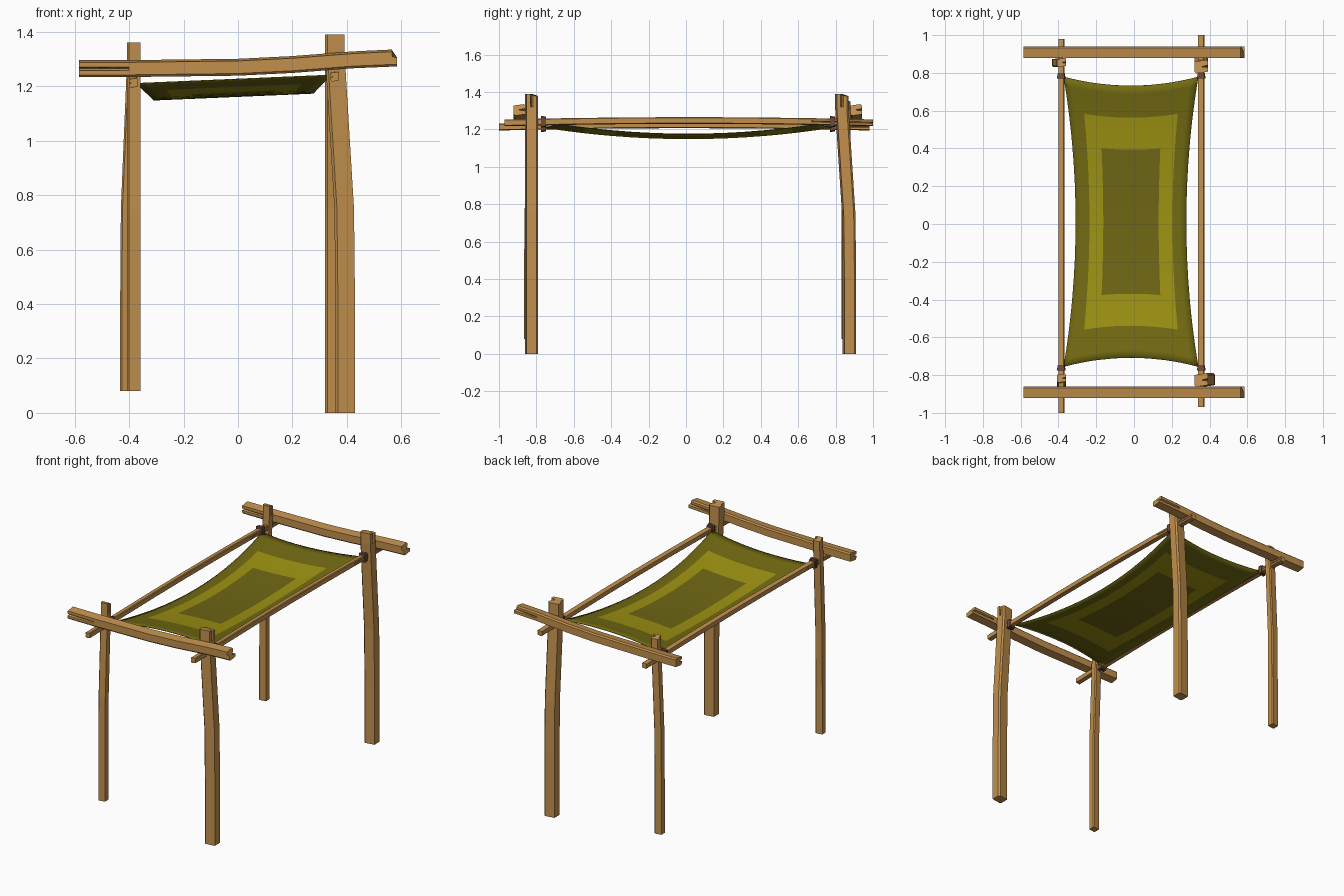
import bpy, bmesh
from mathutils import Vector

cube = bpy.data.objects.get("Cube")
if cube:
    bpy.data.objects.remove(cube)


def material(name, rgb):
    m = bpy.data.materials.new(name)
    m.use_nodes = True
    m.diffuse_color = (*rgb, 1)
    m.node_tree.nodes["Principled BSDF"].inputs["Base Color"].default_value = (*rgb, 1)
    return m


WOOD = material("warm wood", (0.54, 0.28, 0.075))
ROPE = material("dark rope", (0.16, 0.07, 0.045))
OLIVE = material("olive cloth", (0.17, 0.145, 0.006))
BRIGHT = material("bright olive cloth", (0.34, 0.29, 0.006))
DEEP = material("deep olive cloth", (0.16, 0.135, 0.007))


def finish(name, bm, *mats):
    bmesh.ops.recalc_face_normals(bm, faces=bm.faces)
    mesh = bpy.data.meshes.new(name)
    bm.to_mesh(mesh)
    bm.free()
    for m in mats:
        mesh.materials.append(m)
    ob = bpy.data.objects.new(name, mesh)
    bpy.context.collection.objects.link(ob)
    return ob


def section(w, h, open_a, open_b):
    """Chamfered rectangle with a drying crack on two opposite sides."""
    a, b, c = w / 2, h / 2, min(w, h) * 0.13
    s = h * 0.08
    half = [(a, -b + c), (a, -s), (a - open_a * w, 0), (a, s * 1.5), (a, b - c), (a - c, b)]
    other = [(-x, -y) for x, y in half]
    other[2] = (-a + open_b * w, 0)
    return half + other


def timber(name, axis, path, w, h, crack_start=0.0, crack_end=0.0, step=0.0, mat=WOOD):
    """Sweep the section along an axis; path holds (distance, side a, side b)."""
    bm = bmesh.new()
    rings = []
    last = len(path) - 1
    for i, (t, pa, pb) in enumerate(path):
        prof = section(w, h, crack_end * (i == last), crack_start * (i == 0))
        ring = []
        for a, b in prof:
            # the two halves of a split end have unequal lengths
            d = t - step if i == last and b > 0 else t
            co = [pa + a, pb + b]
            co.insert(axis, d)
            ring.append(bm.verts.new(co))
        rings.append(ring)
    n = len(rings[0])
    for r, q in zip(rings, rings[1:]):
        for k in range(n):
            bm.faces.new((r[k], r[(k + 1) % n], q[(k + 1) % n], q[k]))
    bm.faces.new(rings[0])
    bm.faces.new(rings[-1])
    return finish(name, bm, mat)


# Posts: upright above, bowing outwards towards the foot
def post(name, x, y, bow, foot, top, size, crack):
    levels = [(foot, 1.0), (0.4, 1.0), (0.75, 0.9), (1.25, 0.1), (top - 0.07, 0.0), (top, 0.0)]
    path = [(z, x + bow[0] * f, y + bow[1] * f) for z, f in levels]
    timber(name, 2, path, size, size, crack_end=crack, step=0.012)


post("front_left_post", 0.356, -0.826, (0.038, 0), 0, 1.39, 0.072, 0.5)
post("back_left_post", 0.356, 0.833, (0, 0.041), 0, 1.39, 0.072, 0.5)
post("front_right_post", -0.383, -0.816, (0, -0.026), 0.08, 1.36, 0.048, 0.5)
post("back_right_post", -0.383, 0.855, (-0.026, 0), 0.08, 1.36, 0.048, 0.5)

# Crossbeams: rise towards the left end, which is split
for name, y, side in (("front_crossbeam", -0.89, 1), ("back_crossbeam", 0.91, 1)):
    path = [(-0.585, y, 1.265), (-0.4, y, 1.265), (0.0, y, 1.27),
            (0.2, y, 1.28), (0.42, y, 1.297), (0.585, y, 1.304)]
    timber(name, 0, path, 0.062, 0.062, 0.5, 0.6, 0.02)

# Side poles, slightly arched
for name, x, y0, y1, z in (("left_pole", 0.356, -0.97, 1.0, 1.235),
                           ("right_pole", -0.385, -1.0, 0.98, 1.212)):
    path = []
    for i in range(7):
        f = i / 6
        path.append((y0 + (y1 - y0) * f, x, z + 0.05 * f * (1 - f)))
    timber(name, 1, path, 0.032, 0.036, 0.3, 0.3)

# Rope lashings at the cloth corners
for side, x, z in (("left", 0.356, 1.24), ("right", -0.385, 1.217)):
    for end, y in (("front", -0.762), ("back", 0.784)):
        for k in range(2):
            yy = y + (k - 0.5) * 0.013
            timber(f"{end}_{side}_lashing_{k + 1}", 1,
                   [(yy - 0.007, x, z), (yy + 0.007, x, z)],
                   0.046 - 0.004 * k, 0.062 - 0.006 * k, mat=ROPE)

# Sagging cloth with concave edges and concentric coloured borders
BAND_U, BAND_V = (0.75, 0.5), (0.765, 0.53)


def stations(bands, n):
    stops = [-1, -bands[0], -bands[1], bands[1], bands[0], 1]
    out = [stops[0]]
    for a, b in zip(stops, stops[1:]):
        parts = n * 2 if b == bands[1] else n
        out += [a + (b - a) * (k + 1) / parts for k in range(parts)]
    return out


us, vs = stations(BAND_U, 2), stations(BAND_V, 4)
bm = bmesh.new()
grid = []
for v in vs:
    row = []
    for u in us:
        x = -0.016 + u * (0.357 - 0.064 * (1 - v * v))
        y = 0.012 + v * (0.768 - 0.048 * (1 - u * u))
        z = 1.226 + 0.043 * x - 0.063 * (1 - v * v)
        row.append(bm.verts.new((x, y, z)))
    grid.append(row)
for j in range(len(vs) - 1):
    for i in range(len(us) - 1):
        f = bm.faces.new((grid[j][i], grid[j][i + 1], grid[j + 1][i + 1], grid[j + 1][i]))
        mu, mv = abs(us[i] + us[i + 1]) / 2, abs(vs[j] + vs[j + 1]) / 2
        f.material_index = sum(mu < a and mv < b for a, b in zip(BAND_U, BAND_V))
        f.smooth = True
cloth = finish("cloth", bm, OLIVE, BRIGHT, DEEP)
solid = cloth.modifiers.new("thickness", 'SOLIDIFY')
solid.thickness = 0.004
solid.offset = 0

# Short ties from the cloth corners to the poles
for side, x0, x1, z in (("left", 0.335, 0.356, 1.24), ("right", -0.367, -0.385, 1.211)):
    for end, y in (("front", -0.755), ("back", 0.779)):
        timber(f"{end}_{side}_tie", 0, [(x0, y, z), (x1, y, z)], 0.008, 0.008, mat=ROPE)
